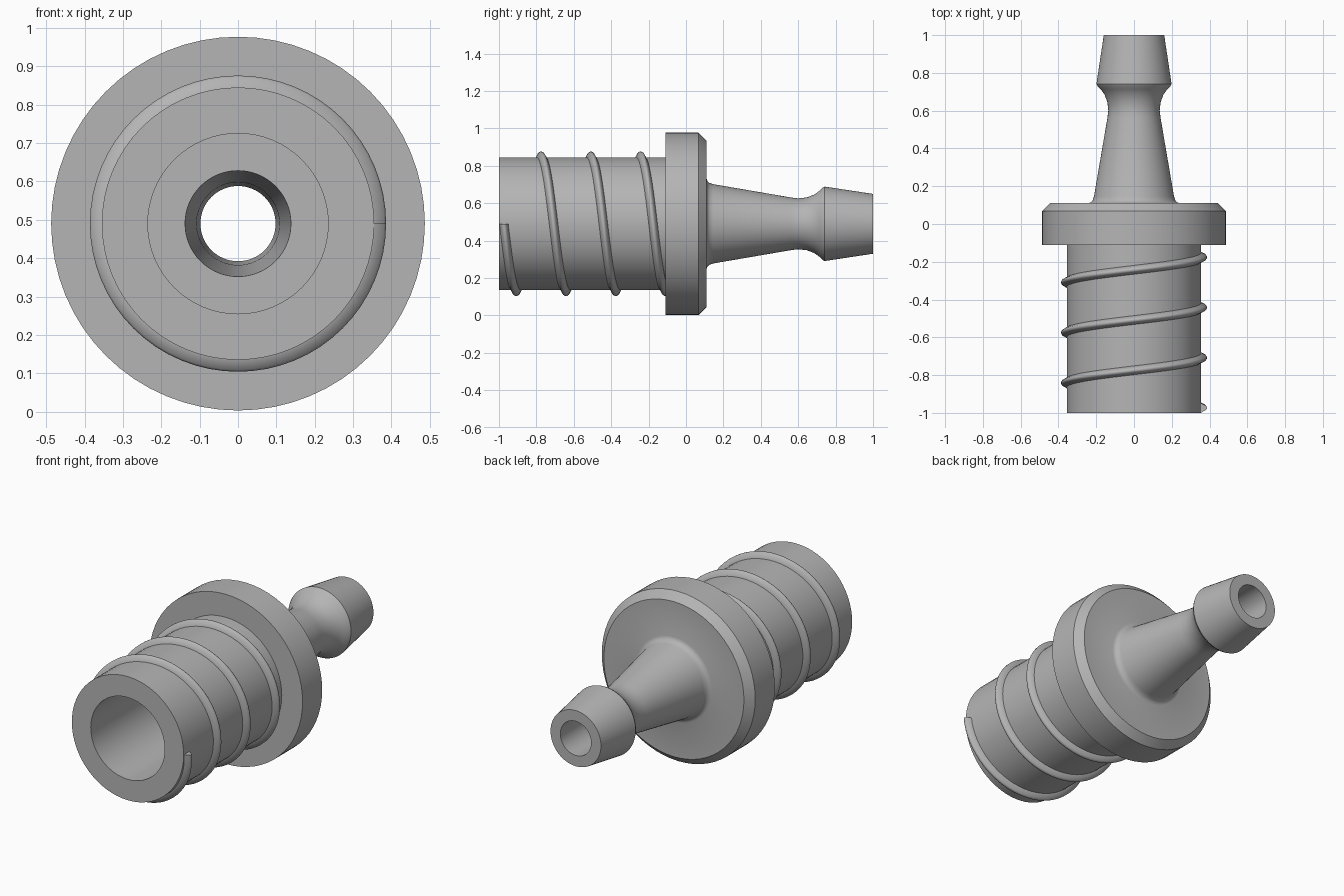
import bpy, bmesh, math

if "Cube" in bpy.data.objects:
    bpy.data.objects.remove(bpy.data.objects["Cube"])

CZ = 0.49          # height of the fitting's axis (runs along y)
SEG = 64

grey = bpy.data.materials.new("plain grey")
grey.diffuse_color = (0.46, 0.46, 0.46, 1)
grey.use_nodes = True
grey.node_tree.nodes["Principled BSDF"].inputs["Base Color"].default_value = grey.diffuse_color


def sweep(name, rings, close_ends):
    """Skin a list of point rings into a mesh; ends are capped or joined up."""
    bm = bmesh.new()
    vs = [[bm.verts.new(p) for p in ring] for ring in rings]
    n = len(vs[0])
    count = len(vs) - 1 if close_ends else len(vs)
    for i in range(count):
        a, b = vs[i], vs[(i + 1) % len(vs)]
        for j in range(n):
            k = (j + 1) % n
            bm.faces.new((a[j], a[k], b[k], b[j]))
    if close_ends:
        bm.faces.new(vs[0])
        bm.faces.new(vs[-1])
    bmesh.ops.recalc_face_normals(bm, faces=bm.faces)
    mesh = bpy.data.meshes.new(name)
    bm.to_mesh(mesh)
    bm.free()
    mesh.materials.append(grey)
    ob = bpy.data.objects.new(name, mesh)
    bpy.context.collection.objects.link(ob)
    bpy.ops.object.select_all(action='DESELECT')
    ob.select_set(True)
    bpy.context.view_layer.objects.active = ob
    bpy.ops.object.shade_smooth_by_angle(angle=math.radians(36))
    return ob


def polar(r, y, a):
    return (r * math.cos(a), y, CZ - r * math.sin(a))


# Revolved body: (radius, y) outline of sleeve, flange, barbed spout and bore
profile = [
    (0.235, -1.0), (0.355, -1.0), (0.355, -0.11),              # sleeve
    (0.487, -0.11), (0.487, 0.068), (0.445, 0.11),             # flange
    (0.243, 0.11), (0.230, 0.114), (0.219, 0.124), (0.212, 0.145),  # fillet
    (0.141, 0.56), (0.136, 0.60), (0.141, 0.645), (0.156, 0.685),   # neck
    (0.176, 0.713), (0.193, 0.73), (0.199, 0.741), (0.16, 1.0),     # barb
    (0.098, 1.0), (0.108, 0.58), (0.138, 0.0), (0.235, 0.0),   # bore
]
sweep("hose_fitting_body",
      [[polar(r, y, 2 * math.pi * i / SEG) for r, y in profile]
       for i in range(SEG)], False)

# Helical thread: rounded ridge wound round the sleeve, ending in the flange
PITCH, START, TURNS = 0.266, -0.974, 3.4
ridge = [(0.345, -0.025), (0.358, -0.023), (0.381, -0.011), (0.386, -0.004),
         (0.386, 0.004), (0.381, 0.011), (0.358, 0.023), (0.345, 0.025)]
steps = int(TURNS * SEG)
sweep("screw_thread",
      [[polar(r, START + PITCH * i / SEG + d, 2 * math.pi * i / SEG)
        for r, d in ridge] for i in range(steps + 1)], True)
